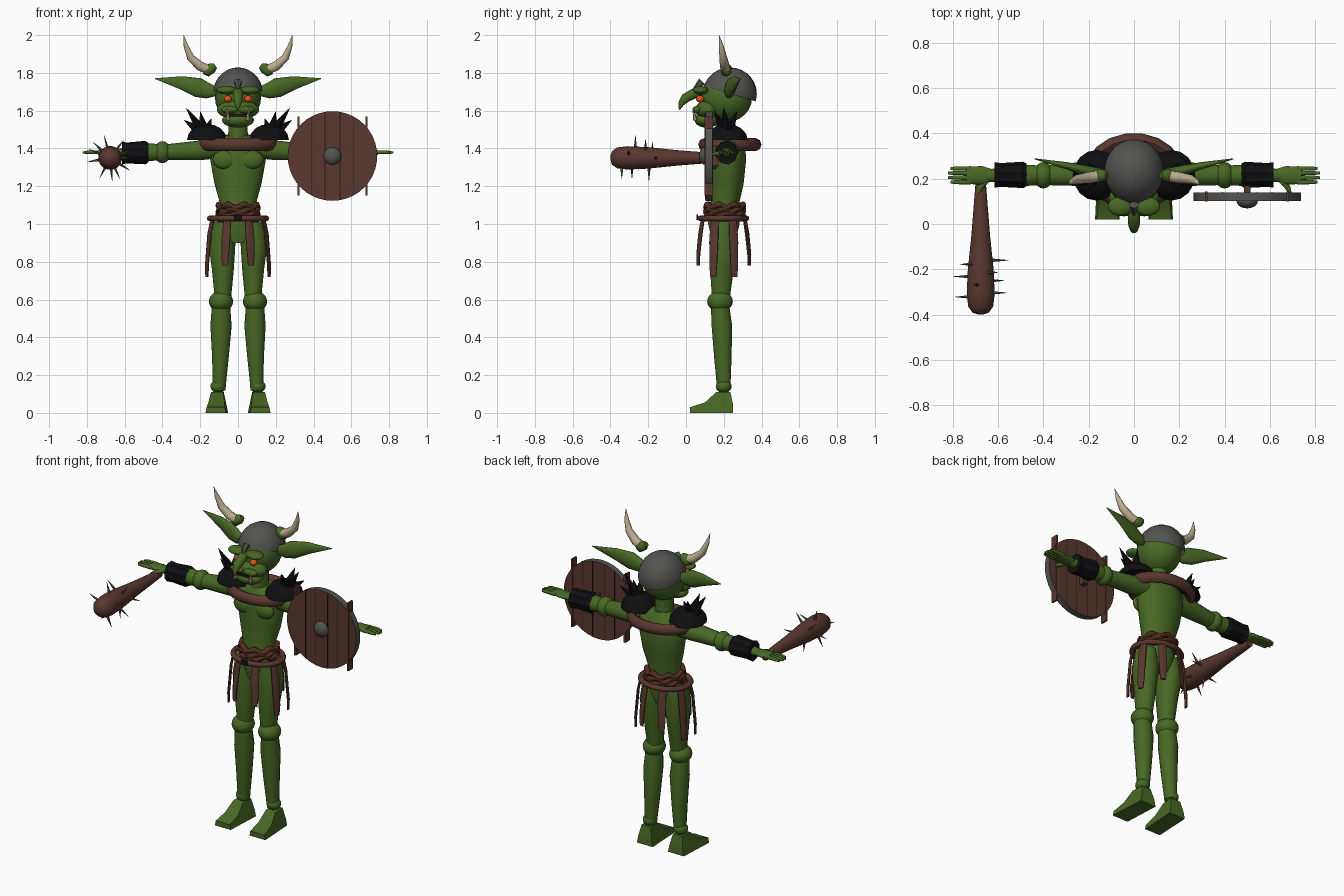
import bpy, bmesh, math
from mathutils import Vector, Matrix

old_cube = bpy.data.objects.get("Cube")
if old_cube:
    bpy.data.objects.remove(old_cube, do_unlink=True)


def material(name, red, green, blue):
    mat = bpy.data.materials.new(name)
    mat.use_nodes = True
    mat.diffuse_color = (red, green, blue, 1)
    shader = next(n for n in mat.node_tree.nodes if n.type == 'BSDF_PRINCIPLED')
    shader.inputs["Base Color"].default_value = (red, green, blue, 1)
    shader.inputs["Roughness"].default_value = .8
    return mat


SKIN = material("green skin", .065, .14, .018)
LEATHER = material("brown leather", .1, .038, .028)
ROPE = material("red brown rope", .085, .025, .015)
IRON = material("grey iron", .085, .085, .08)
BLACK = material("black armour", .005, .005, .006)
IVORY = material("ivory horn", .5, .42, .28)
EYE = material("orange eye", .8, .09, .01)
GROOVE = material("dark groove", .02, .009, .007)


def finish(name, mat, bm, both=False, smooth=True):
    """Turn a bmesh into an object, optionally mirrored across x."""
    bmesh.ops.recalc_face_normals(bm, faces=bm.faces)
    mesh = bpy.data.meshes.new(name)
    bm.to_mesh(mesh)
    bm.free()
    mesh.materials.append(mat)
    obj = bpy.data.objects.new(name, mesh)
    bpy.context.collection.objects.link(obj)
    if both:
        obj.modifiers.new("Mirror", 'MIRROR')
    if smooth:
        bpy.ops.object.select_all(action='DESELECT')
        obj.select_set(True)
        bpy.context.view_layer.objects.active = obj
        bpy.ops.object.shade_smooth_by_angle(angle=math.radians(50))
    return obj


def skin_rings(bm, rings, closed=False):
    count = len(rings)
    for i in range(count if closed else count - 1):
        low, high = rings[i], rings[(i + 1) % count]
        for j in range(len(low)):
            k = (j + 1) % len(low)
            bm.faces.new((low[j], low[k], high[k], high[j]))
    if not closed:
        bm.faces.new(rings[0])
        bm.faces.new(rings[-1])


def tube(name, mat, points, both=False, sides=12, across=None, smooth=True):
    """Loft ellipses along points given as x, y, z, width radius, depth radius."""
    bm = bmesh.new()
    centres = [Vector(p[:3]) for p in points]
    whole = (centres[-1] - centres[0]).normalized()
    upright = abs(whole.z) > .7
    rings = []
    for i, p in enumerate(points):
        along = centres[min(i + 1, len(points) - 1)] - centres[max(i - 1, 0)]
        along.normalize()
        guide = Vector(across) if across else Vector((1, 0, 0) if upright else (0, 0, 1))
        guide = (guide - along * guide.dot(along)).normalized()
        other = along.cross(guide)
        u, v = (guide, other) if upright or across else (other, guide)
        turn = [math.tau * (j + .5) / sides for j in range(sides)]
        rings.append([bm.verts.new(centres[i] + u * p[3] * math.cos(a) + v * p[-1] * math.sin(a))
                      for a in turn])
    skin_rings(bm, rings)
    return finish(name, mat, bm, both, smooth)


def spike(name, mat, base, tip, radius, both=False, sides=6):
    return tube(name, mat, [(*base, radius), (*tip, .001)], both, sides, smooth=False)


def ball(name, mat, centre, radii, both=False, cut=None, segments=20):
    bm = bmesh.new()
    place = Matrix.Translation(centre) @ Matrix.Diagonal((*radii, 1))
    bmesh.ops.create_uvsphere(bm, u_segments=segments, v_segments=segments // 2, radius=1, matrix=place)
    if cut:
        bmesh.ops.bisect_plane(bm, geom=bm.verts[:] + bm.edges[:] + bm.faces[:],
                               plane_co=centre, plane_no=cut, clear_inner=True)
        bmesh.ops.holes_fill(bm, edges=[e for e in bm.edges if e.is_boundary])
    return finish(name, mat, bm, both)


def box(name, mat, centre, size):
    bm = bmesh.new()
    bmesh.ops.create_cube(bm, size=1, matrix=Matrix.Translation(centre) @ Matrix.Diagonal((*size, 1)))
    return finish(name, mat, bm, smooth=False)


def hoop(name, mat, centre, rx, ry, thick, tall, wave=0, phase=0, steps=40):
    """Elliptical ring around the body with an optional up and down wave."""
    bm = bmesh.new()
    rings = []
    for i in range(steps):
        a = math.tau * i / steps
        lift = wave * math.sin(a * 7 + phase)
        ring = []
        for j in range(8):
            b = math.tau * j / 8
            out = thick * math.cos(b)
            ring.append(bm.verts.new(Vector(centre) + Vector((
                (rx + out) * math.cos(a), (ry + out) * math.sin(a), lift + tall * math.sin(b)))))
        rings.append(ring)
    skin_rings(bm, rings, closed=True)
    return finish(name, mat, bm)


# Torso, neck and chest
tube("torso", SKIN, [(0, .2, .9, .08, .06), (0, .2, 1, .115, .085), (0, .205, 1.1, .095, .075),
                     (0, .22, 1.22, .128, .087), (0, .225, 1.34, .15, .095),
                     (0, .225, 1.42, .145, .09), (0, .22, 1.47, .07, .06)], sides=16)
tube("neck", SKIN, [(0, .21, 1.43, .055, .055), (0, .21, 1.6, .05, .055)])
ball("chest_muscle", SKIN, (.07, .155, 1.34), (.065, .03, .05), both=True)

# Legs and feet
tube("thigh", SKIN, [(.08, .2, 1.01, .06, .07), (.085, .2, .9, .074, .08), (.08, .19, .76, .06, .065),
                     (.08, .185, .62, .046, .05)], both=True)
ball("knee", SKIN, (.09, .18, .59), (.064, .068, .055), both=True)
tube("shin", SKIN, [(.09, .18, .57, .05, .05), (.09, .19, .46, .058, .056), (.093, .195, .3, .046, .048),
                    (.1, .2, .12, .034, .036)], both=True)
ball("ankle", SKIN, (.105, .2, .14), (.041, .042, .035), both=True)
foot_profile = [(.25, 0), (.02, 0), (.02, .03), (.1, .055), (.16, .11), (.235, .11), (.25, .04)]
bm = bmesh.new()
skin_rings(bm, [[bm.verts.new((.114 + side * (.054 - z / 5) - y / 20 + .005, y, z)) for y, z in foot_profile]
                for side in (-1, 1)])
finish("foot", SKIN, bm, both=True)

# Arms, bracers and hands
tube("upper_arm", SKIN, [(.12, .225, 1.4, .06, .055), (.2, .222, 1.39, .057, .054),
                         (.38, .215, 1.38, .045, .043)], both=True)
ball("elbow", SKIN, (.4, .215, 1.38), (.045, .058, .058), both=True)
tube("forearm", SKIN, [(.42, .215, 1.38, .045, .045), (.5, .215, 1.38, .05, .05),
                       (.65, .215, 1.375, .026, .02)], both=True)
tube("bracer", BLACK, [(.475, .215, 1.378, .052, .052), (.49, .215, 1.378, .06, .063),
                       (.59, .215, 1.376, .054, .056), (.615, .215, 1.376, .058, .062)],
     both=True, sides=9, smooth=False)
tube("palm", SKIN, [(.62, .215, 1.375, .026, .018), (.67, .215, 1.378, .042, .018),
                    (.74, .215, 1.38, .04, .014)], both=True)
for n in range(4):
    y = .185 + n * .02
    reach = .81 + (.012 if n in (1, 2) else 0)
    tube("finger", SKIN, [(.72, y, 1.38, .011), (.79, y, 1.38, .01), (reach, y, 1.378, .006)], both=True, sides=8)
tube("thumb", SKIN, [(.65, .195, 1.375, .014), (.68, .16, 1.372, .013), (.69, .135, 1.37, .007)],
     both=True, sides=8)

# Head and face
ball("head", SKIN, (0, .215, 1.67), (.122, .135, .13), segments=24)
ball("muzzle", SKIN, (0, .115, 1.605), (.112, .065, .052))
ball("jaw", SKIN, (0, .11, 1.55), (.085, .065, .04))
ball("lip", SKIN, (.045, .058, 1.605), (.045, .024, .02), both=True)
ball("brow", SKIN, (.06, .078, 1.708), (.055, .042, .022), both=True)
ball("eye", EYE, (.054, .074, 1.662), (.021, .021, .018), both=True)
box("mouth", GROOVE, (0, .052, 1.576), (.1, .008, .012))
tube("nose", SKIN, [(0, .1, 1.71, .022), (0, .04, 1.69, .028), (0, -.005, 1.665, .026),
                    (0, -.027, 1.635, .016), (0, -.035, 1.605, .003)], across=(1, 0, 0))
spike("tusk", IVORY, (.052, .05, 1.55), (.058, .035, 1.615), .012, both=True)
tube("ear", SKIN, [(.1, .22, 1.7, .015, .02), (.16, .225, 1.705, .024, .042), (.21, .235, 1.722, .024, .053),
                   (.3, .258, 1.748, .016, .036), (.44, .288, 1.77, .002, .002)], both=True)

# Helmet, nose guard and horns
ball("helmet", IRON, (0, .232, 1.69), (.132, .143, .139), cut=(0, .3, 1), segments=28)
spike("nose_guard", IRON, (0, .085, 1.755), (0, .02, 1.69), .022)
tube("horn_base", SKIN, [(.12, .215, 1.838, .015), (.138, .214, 1.826, .028), (.165, .212, 1.808, .029),
                         (.18, .212, 1.812, .02)], both=True)
tube("horn", IVORY, [(.15, .212, 1.815, .025), (.2, .205, 1.835, .026), (.25, .197, 1.88, .021),
                     (.275, .187, 1.94, .013), (.288, .175, 2, .001)], both=True, across=(0, 1, 0))

# Shoulder armour with spikes, and the collar under it
ball("shoulder_pad", BLACK, (.165, .215, 1.445), (.105, .112, .085), both=True, cut=(0, 0, 1), segments=16)
pad_heart = Vector((.175, .215, 1.47))
for tip in ((.275, .2, 1.615), (.2, .15, 1.595), (.2, .27, 1.595), (.285, .24, 1.55), (.14, .22, 1.56),
            (.24, .17, 1.57)):
    spike("shoulder_spike", BLACK, pad_heart.lerp(Vector(tip), .3), tip, .028, both=True)
hoop("collar", LEATHER, (0, .232, 1.42), .185, .14, .03, .034, steps=18)

# Waist rope, belt and hanging strips
for n in range(3):
    hoop("waist_rope", ROPE, (0, .205, 1.05 + n * .022), .102, .097, .017, .016, wave=.01, phase=n * 2)
hoop("belt", LEATHER, (0, .198, 1.03), .148, .12, .017, .016)
box("buckle", BLACK, (0, .06, 1.035), (.04, .008, .03))
for n in range(8):
    a = math.tau * (n + .5) / 8
    c, s = math.cos(a), math.sin(a)
    drop = .72 if abs(c) > .7 else .78
    path = [(c * r, .2 + s * r * .82, z, w, .007)
            for r, z, w in ((.148, 1.02, .022), (.163, .95, .026), (.178, drop + .06, .023), (.178, drop, .017))]
    tube("hanging_strip", LEATHER, path, sides=8, across=(-s, c, 0))

# Spiked club in the right hand
club_x, club_z = -.677, 1.35
tube("club", LEATHER, [(club_x, y, club_z, r) for y, r in (
    (.2, .022), (.1, .03), (-.05, .042), (-.2, .058), (-.31, .063), (-.365, .056), (-.392, .036), (-.4, .01))],
     sides=16)
for n in range(11):
    a, y = n * 2.4, -.16 - n * .018
    c, s = math.cos(a), math.sin(a)
    spike("club_spike", IRON, (club_x + c * .05, y, club_z + s * .05),
          (club_x + c * .122, y, club_z + s * .122), .009)

# Round plank shield on the left arm: iron edge, leather faces
hub = Vector((.5, .121, 1.36))
bm = bmesh.new()
bmesh.ops.create_cone(bm, cap_ends=True, segments=40, radius1=.237, radius2=.237, depth=.038,
                      matrix=Matrix.Translation(hub) @ Matrix.Rotation(math.pi / 2, 4, 'X'))
shield = finish("shield", LEATHER, bm)
shield.data.materials.append(IRON)
for face in shield.data.polygons:
    face.material_index = 0 if abs(face.normal.y) > .5 else 1
for offset in (-.11, -.04, .04, .11):
    height = 2 * math.sqrt(.235 ** 2 - offset ** 2)
    box("plank_gap", GROOVE, hub + Vector((offset, 0, 0)), (.004, .041, height))
for offset in (-.18, .18):
    box("shield_bar", LEATHER, hub + Vector((offset, 0, 0)), (.011, .044, .42))
ball("shield_boss", IRON, hub + Vector((0, -.02, 0)), (.047, .032, .047))
box("shield_grip", LEATHER, hub + Vector((0, .035, 0)), (.03, .04, .1))
